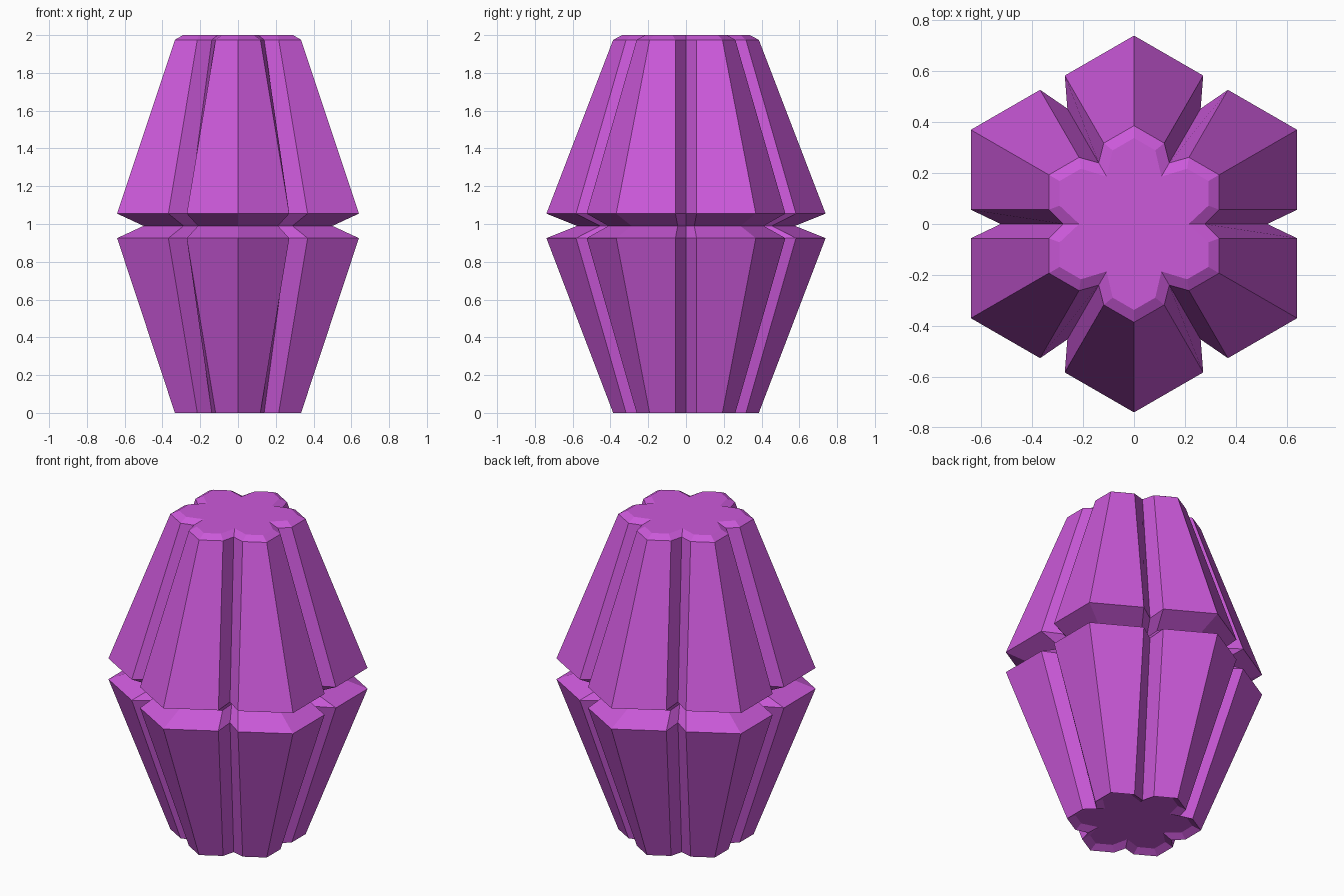
import bpy, bmesh
from math import cos, sin, pi

if "Cube" in bpy.data.objects:
    bpy.data.objects.remove(bpy.data.objects["Cube"])

# Sections, bottom to top: height, flat distance, groove half width, groove floor radius
SECTIONS = [
    (0.025, 0.292, 0.072, 0.215),   # recessed underside
    (0.0,   0.334, 0.056, 0.277),
    (0.925, 0.640, 0.056, 0.523),   # lower rim
    (0.99,  0.500, 0.044, 0.409),   # waist groove
    (1.055, 0.640, 0.056, 0.523),   # upper rim
    (1.975, 0.334, 0.056, 0.277),
    (2.0,   0.292, 0.072, 0.215),   # chamfered top
]


def grooved_hexagon(bm, z, flat, half, floor):
    """Hexagon ring with a V groove in the middle of each side."""
    ring = []
    for k in range(6):
        a = k * pi / 3
        pts = [(flat, -half), (floor, 0), (flat, half), (flat, flat * sin(pi / 6) / cos(pi / 6))]
        for x, y in pts:
            ring.append(bm.verts.new((x * cos(a) - y * sin(a), x * sin(a) + y * cos(a), z)))
    return ring


# Lofted body
bm = bmesh.new()
rings = [grooved_hexagon(bm, *s) for s in SECTIONS]
for lo, hi in zip(rings, rings[1:]):
    n = len(lo)
    for i in range(n):
        j = (i + 1) % n
        bm.faces.new((lo[i], lo[j], hi[j], hi[i]))
bm.faces.new(rings[0][::-1])
bm.faces.new(rings[-1])
bmesh.ops.recalc_face_normals(bm, faces=bm.faces[:])

mesh = bpy.data.meshes.new("grooved_crystal")
bm.to_mesh(mesh)
bm.free()
body = bpy.data.objects.new("grooved_crystal", mesh)
bpy.context.collection.objects.link(body)

# Purple colour
mat = bpy.data.materials.new("purple")
mat.diffuse_color = (0.6, 0.1, 0.7, 1)
mat.use_nodes = True
mat.node_tree.nodes["Principled BSDF"].inputs["Base Color"].default_value = mat.diffuse_color
mesh.materials.append(mat)
